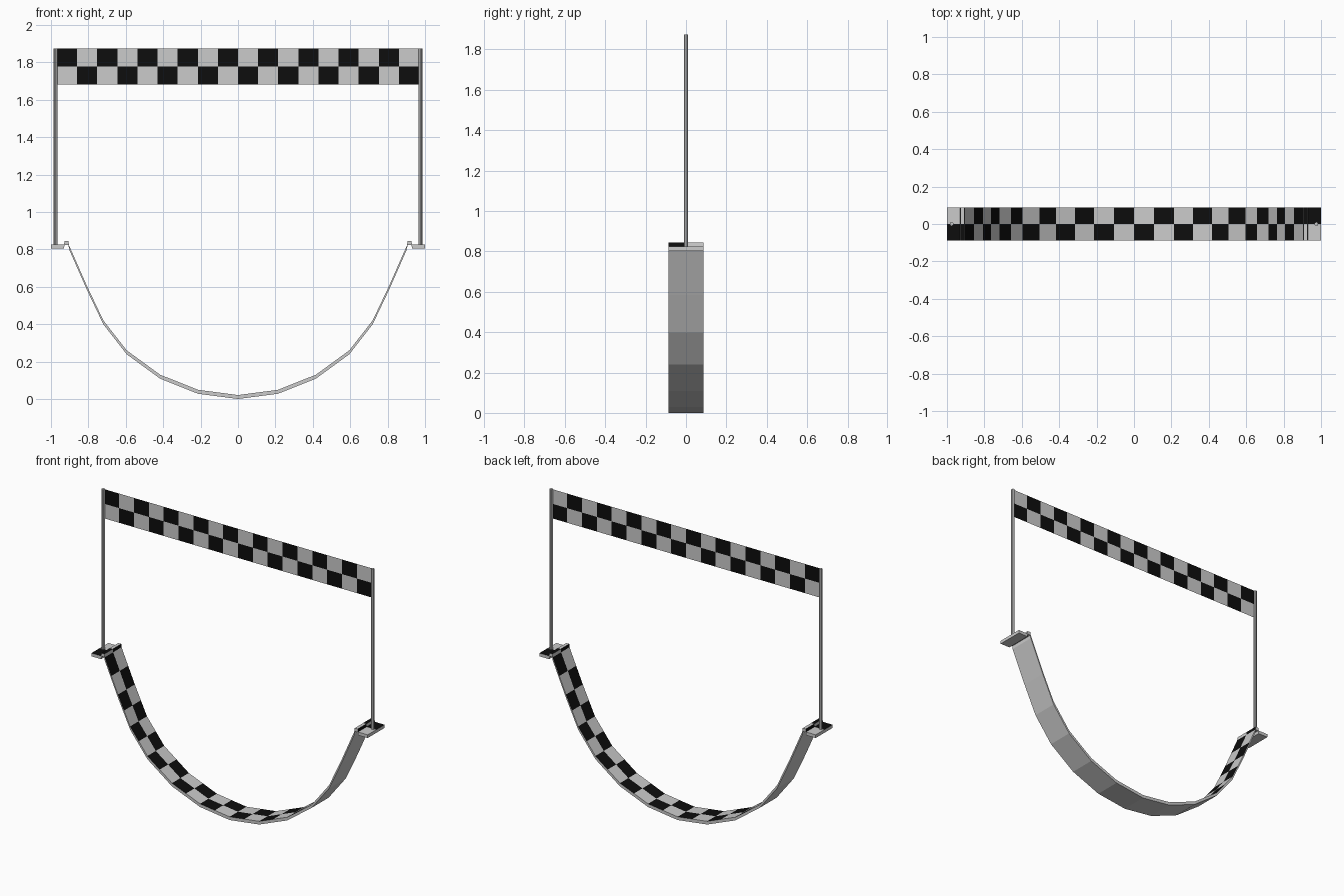
import bpy, bmesh

if "Cube" in bpy.data.objects:
    bpy.data.objects.remove(bpy.data.objects["Cube"])


def material(name, v):
    m = bpy.data.materials.new(name)
    m.diffuse_color = (v, v, v, 1)
    m.use_nodes = True
    m.node_tree.nodes["Principled BSDF"].inputs["Base Color"].default_value = m.diffuse_color
    return m


MATS = [material("light_check", 0.8), material("black_check", 0.004)]


def finish(name, bm):
    me = bpy.data.meshes.new(name)
    bm.to_mesh(me)
    bm.free()
    for m in MATS:
        me.materials.append(m)
    ob = bpy.data.objects.new(name, me)
    bpy.context.collection.objects.link(ob)
    return ob


# Hanging track: curved half profile (x, z), each segment split into two checks
T, W = 0.021, 0.087
curve = [(0, .021), (.214, .049), (.417, .13), (.595, .26),
         (.72, .42), (.808, .605), (.904, .823)]
half = [curve[0]]
for a, b in zip(curve, curve[1:]):
    half += [((a[0] + b[0]) / 2, (a[1] + b[1]) / 2), b]
# raised lip and end platform
half += [(.906, .844), (.928, .844), (.93, .825), (1.0, .825)]
profile = [(-x, z) for x, z in half[:0:-1]] + half

bm = bmesh.new()
rows = (-W, 0, W)
top = [[bm.verts.new((x, y, z)) for y in rows] for x, z in profile]
low = [[bm.verts.new((x, y, z - T)) for y in rows] for x, z in profile]
n = len(profile) - 1
for i in range(n):
    for j in range(2):
        f = bm.faces.new((top[i][j], top[i + 1][j], top[i + 1][j + 1], top[i][j + 1]))
        f.material_index = (i + j) % 2 == 0
        bm.faces.new((low[i][j], low[i][j + 1], low[i + 1][j + 1], low[i + 1][j]))
    bm.faces.new((low[i][0], low[i + 1][0], top[i + 1][0], top[i][0]))
    bm.faces.new((low[i + 1][2], low[i][2], top[i][2], top[i + 1][2]))
for j in range(2):
    bm.faces.new((low[0][j + 1], low[0][j], top[0][j], top[0][j + 1]))
    bm.faces.new((low[n][j], low[n][j + 1], top[n][j + 1], top[n][j]))
finish("checkered_track", bm)

# Banner: thin sheet of 18 x 2 checks
COLS, X, Z0, Z1 = 18, .968, 1.682, 1.873
bm = bmesh.new()
grid = [[bm.verts.new((-X + 2 * X * i / COLS, 0, Z0 + (Z1 - Z0) * k / 2))
         for k in range(3)] for i in range(COLS + 1)]
for i in range(COLS):
    for k in range(2):
        f = bm.faces.new((grid[i][k], grid[i + 1][k], grid[i + 1][k + 1], grid[i][k + 1]))
        f.material_index = (i + k) % 2
finish("checkered_banner", bm)

# Posts
for side, s in (("left", -1), ("right", 1)):
    bpy.ops.mesh.primitive_cylinder_add(vertices=8, radius=.0105, depth=Z1 - .823,
                                        location=(s * .975, 0, (Z1 + .823) / 2))
    bpy.context.object.name = side + "_post"
